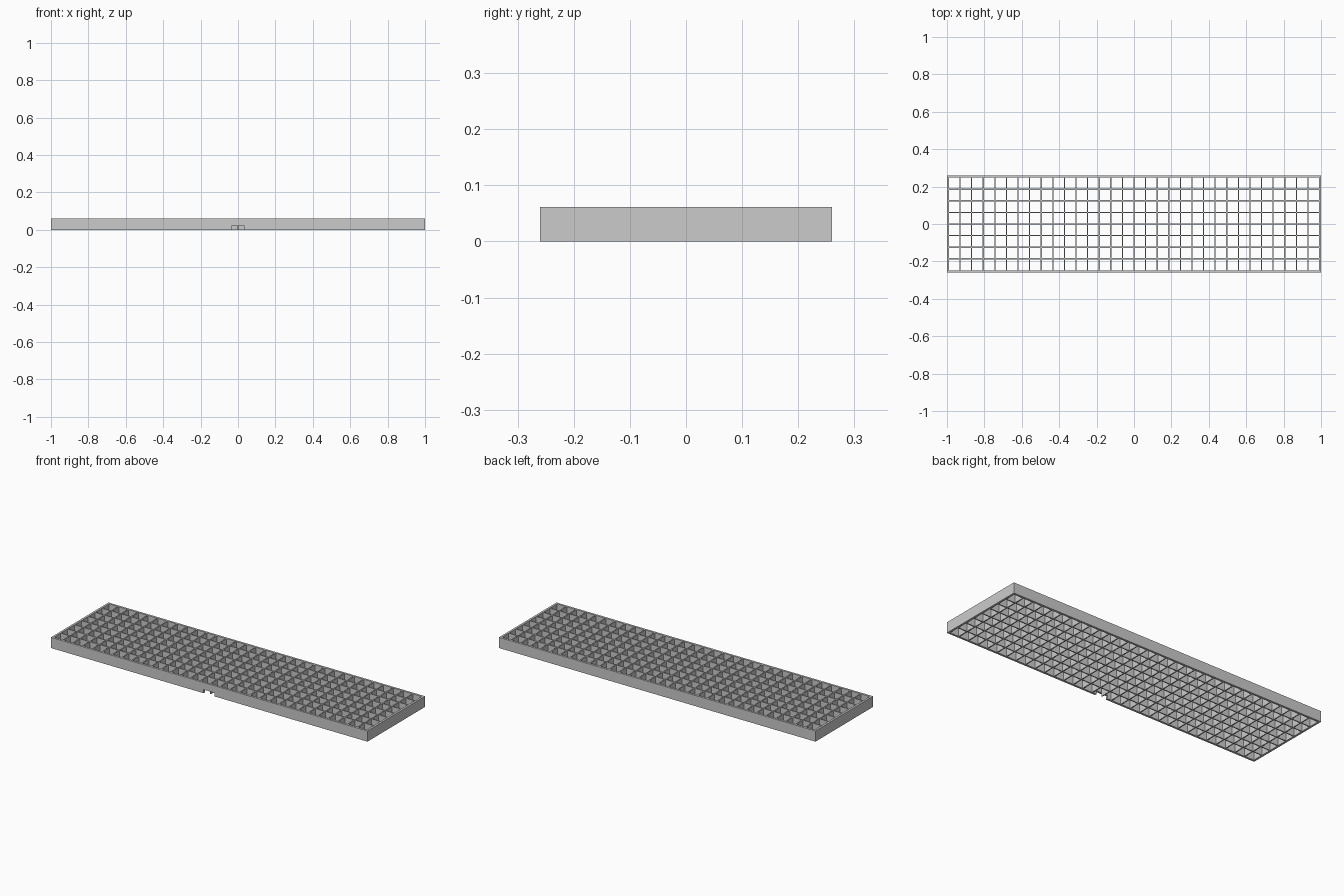
import bpy
import bmesh
from mathutils import Vector

default = bpy.data.objects.get("Cube")
if default:
    bpy.data.objects.remove(default, do_unlink=True)

HALF_X, HALF_Y, HEIGHT = 1.0, 0.26, 0.061
WALL, BAR, PITCH = 0.012, 0.006, 0.062
NOTCH_HALF, NOTCH_TOP = 0.035, 0.02
INNER_X, INNER_Y = HALF_X - WALL, HALF_Y - WALL

steel = bpy.data.materials.new("light grey steel")
steel.use_nodes = True
steel.diffuse_color = (0.6, 0.6, 0.6, 1)
steel.node_tree.nodes["Principled BSDF"].inputs["Base Color"].default_value = (0.6, 0.6, 0.6, 1)


def finish(bm, name):
    bmesh.ops.recalc_face_normals(bm, faces=bm.faces)
    mesh = bpy.data.meshes.new(name)
    bm.to_mesh(mesh)
    bm.free()
    mesh.materials.append(steel)
    obj = bpy.data.objects.new(name, mesh)
    bpy.context.collection.objects.link(obj)
    return obj


def add_prism(bm, points, direction):
    """Extrude a flat outline along a direction."""
    face = bm.faces.new([bm.verts.new(p) for p in points])
    moved = bmesh.ops.extrude_face_region(bm, geom=[face], use_keep_orig=True)["geom"]
    verts = [v for v in moved if isinstance(v, bmesh.types.BMVert)]
    bmesh.ops.translate(bm, verts=verts, vec=Vector(direction))


def add_bar(bm, x0, x1, y0, y1):
    outline = [(x0, y0, 0), (x1, y0, 0), (x1, y1, 0), (x0, y1, 0)]
    add_prism(bm, outline, (0, 0, HEIGHT))


# Front wall with the small notch in its lower edge
bm = bmesh.new()
profile = [(-HALF_X, 0), (-NOTCH_HALF, 0), (-NOTCH_HALF, NOTCH_TOP),
           (NOTCH_HALF, NOTCH_TOP), (NOTCH_HALF, 0), (HALF_X, 0),
           (HALF_X, HEIGHT), (-HALF_X, HEIGHT)]
add_prism(bm, [(x, -HALF_Y, z) for x, z in profile], (0, WALL, 0))
finish(bm, "front_wall")

# Plain back wall and end walls
for name, box in {
    "back_wall": (-HALF_X, HALF_X, INNER_Y, HALF_Y),
    "left_wall": (INNER_X, HALF_X, -INNER_Y, INNER_Y),
    "right_wall": (-HALF_X, -INNER_X, -INNER_Y, INNER_Y),
}.items():
    bm = bmesh.new()
    add_bar(bm, *box)
    finish(bm, name)

# Long bars running side to side
bm = bmesh.new()
for i in range(-3, 4):
    y = i * PITCH
    add_bar(bm, -INNER_X, INNER_X, y - BAR / 2, y + BAR / 2)
finish(bm, "long_bars")

# Cross bars running front to back
bm = bmesh.new()
for i in range(-15, 16):
    x = i * PITCH
    add_bar(bm, x - BAR / 2, x + BAR / 2, -INNER_Y, INNER_Y)
finish(bm, "cross_bars")
